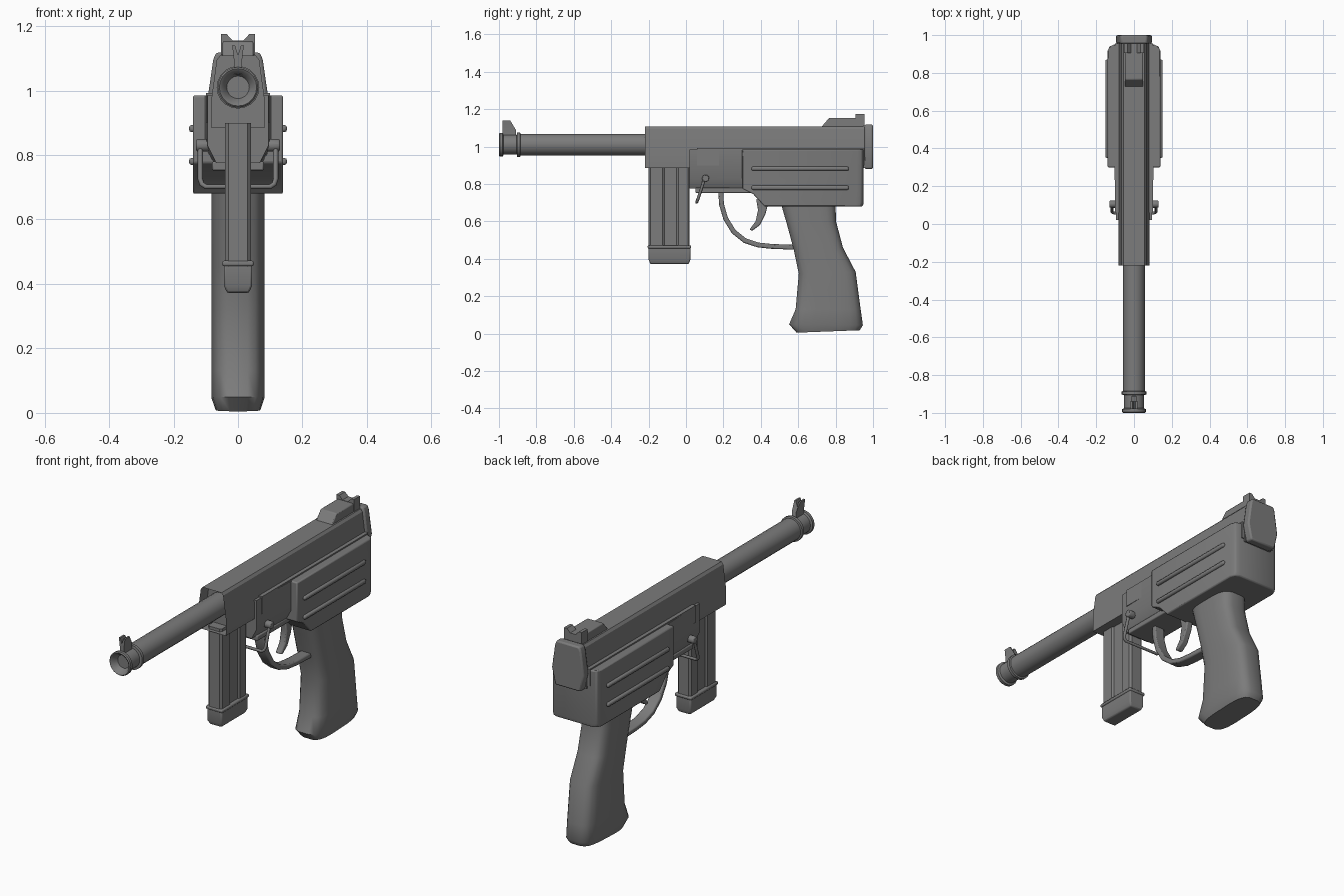
import bpy, bmesh, math
from mathutils import Vector

cube = bpy.data.objects.get("Cube")
if cube:
    bpy.data.objects.remove(cube, do_unlink=True)

steel = bpy.data.materials.new("gunmetal grey")
steel.use_nodes = True
GREY = (0.2, 0.2, 0.2, 1)
steel.diffuse_color = GREY
steel.node_tree.nodes["Principled BSDF"].inputs["Base Color"].default_value = GREY


def finish(ob, bevel=0.0, segments=2, angle=35):
    ob.data.materials.append(steel)
    bpy.ops.object.select_all(action='DESELECT')
    ob.select_set(True)
    bpy.context.view_layer.objects.active = ob
    if bevel:
        m = ob.modifiers.new("soft edges", 'BEVEL')
        m.width, m.segments, m.limit_method = bevel, segments, 'ANGLE'
    if ob.type == 'MESH':
        bpy.ops.object.shade_smooth_by_angle(angle=math.radians(angle))
    return ob


def add(name, bm, **kw):
    bmesh.ops.recalc_face_normals(bm, faces=bm.faces)
    me = bpy.data.meshes.new(name)
    bm.to_mesh(me)
    bm.free()
    ob = bpy.data.objects.new(name, me)
    bpy.context.collection.objects.link(ob)
    return finish(ob, **kw)


def skin(rings):
    """Join equal-length rings of points into a closed solid."""
    bm = bmesh.new()
    vs = [[bm.verts.new(p) for p in r] for r in rings]
    n = len(vs[0])
    for a, b in zip(vs, vs[1:]):
        for i in range(n):
            j = (i + 1) % n
            bm.faces.new((a[i], a[j], b[j], b[i]))
    bm.faces.new(vs[0])
    bm.faces.new(vs[-1])
    return bm


def prism(pts, axis, lo, hi):
    put = {'x': lambda p, a: (a, p[0], p[1]),
           'y': lambda p, a: (p[0], a, p[1]),
           'z': lambda p, a: (p[0], p[1], a)}[axis]
    return skin([[put(p, a) for p in pts] for a in (lo, hi)])


def mirrored(half):
    return half + [(-x, z) for x, z in reversed(half) if x]


def lathe(profile, sides, zc):
    """Turn (y, radius) pairs about the bore line."""
    angles = [2 * math.pi * i / sides for i in range(sides)]
    return skin([[(r * math.cos(t), y, zc + r * math.sin(t)) for t in angles]
                 for y, r in profile])


def slab(name, x0, x1, y0, y1, z0, z1, **kw):
    return add(name, prism([(x0, y0), (x1, y0), (x1, y1), (x0, y1)], 'z', z0, z1), **kw)


# Barrel with muzzle collar, neck, ring and hollow end
BORE = 1.01
add("barrel", lathe([(-.965, .035), (-.995, .05), (-1, .058), (-.995, .063), (-.98, .063),
                     (-.975, .053), (-.905, .053), (-.903, .066), (-.887, .066),
                     (-.885, .058), (-.1, .058)], 20, BORE))

# Forked front sight with a sloping back
bm = prism(mirrored([(.012, 1.05), (.012, 1.09), (.018, 1.14), (.009, 1.14), (0, 1.11)]),
           'y', -.98, -.91)
for v in bm.verts:
    if v.co.y > -.95 and v.co.z > 1.1:
        v.co.y = -.94
add("front_sight", bm)

# Receiver with a recessed mouth around the barrel
bm = prism(mirrored([(.083, .885), (.083, .97), (.066, 1.095), (.056, 1.108)]), 'y', -.22, .96)
bm.faces.ensure_lookup_table()
mouth = [f for f in bm.faces if all(v.co.y < -.2 for v in f.verts)]
bmesh.ops.inset_region(bm, faces=mouth, thickness=.014)
bmesh.ops.translate(bm, verts=mouth[0].verts, vec=(0, .07, 0))
add("receiver", bm, angle=25)

# Back cap
bm = prism(mirrored([(.075, .88), (.095, .97), (.077, 1.095), (.068, 1.118)]), 'y', .955, 1.0)
add("back_cap", bm, bevel=.008, angle=40)

# Rear sight: ramp, then a notched blade
add("rear_sight_ramp", prism([(.72, 1.10), (.765, 1.153), (.95, 1.153), (.95, 1.10)],
                             'x', -.048, .048), bevel=.005)
add("rear_sight_blade", prism(mirrored([(.052, 1.11), (.052, 1.175), (.035, 1.175),
                                        (.016, 1.155), (0, 1.155)]), 'y', .905, .955))

# Front of the lower frame, narrowing into the receiver
bm = prism(mirrored([(.075, .775), (.105, .83), (.105, .985)]), 'y', .02, .32)
for v in bm.verts:
    if v.co.y < .1:
        v.co.x *= .9
add("lower_frame_front", bm)
slab("frame_floor", -.08, .08, .05, .4, .752, .78, bevel=.005)
slab("upper_frame", -.1, .1, .06, .955, .9, .992)

# Main lower frame with chamfered rear corners
bm = prism([(.3, .985), (.3, .775), (.36, .745), (.42, .68), (.945, .68), (.95, .7), (.95, .985)],
           'x', -.14, .14)
rear = [e for e in bm.edges if all(v.co.y > .94 for v in e.verts)
        and abs(e.verts[0].co.x - e.verts[1].co.x) < .01]
bmesh.ops.bevel(bm, geom=rear, offset=.035, segments=2, profile=.5, affect='EDGES')
add("lower_frame", bm, bevel=.006)

# Side ribs, lever pivots
for side, label in ((1, "left"), (-1, "right")):
    for z, level in ((.882, "upper"), (.78, "lower")):
        slab(f"{label}_{level}_rib", side * .13, side * .152, .35, .87,
             z - .011, z + .011, bevel=.008)
    ring = [(.105 + .02 * math.cos(i * math.pi / 5), .83 + .02 * math.sin(i * math.pi / 5))
            for i in range(10)]
    add(f"{label}_lever_pivot", prism(ring, 'x', side * .09, side * .13), bevel=.005)


def wire(name, pts, radius):
    cu = bpy.data.curves.new(name, 'CURVE')
    cu.dimensions, cu.bevel_depth, cu.bevel_resolution = '3D', radius, 2
    cu.use_fill_caps = True
    sp = cu.splines.new('POLY')
    sp.points.add(len(pts) - 1)
    for p, co in zip(sp.points, pts):
        p.co = (*co, 1)
    ob = bpy.data.objects.new(name, cu)
    bpy.context.collection.objects.link(ob)
    finish(ob)


# Wire bail hanging between the pivots
half = [(.117, .1, .83), (.117, .066, .725), (.112, .06, .71), (.1, .057, .702)]
wire("wire_bail", half + [(-x, y, z) for x, y, z in reversed(half)], .008)


def strap(name, path, thick, width):
    """Sweep a flat bar along a (y, z) path."""
    pts = [Vector(p) for p in path]
    rings = []
    for i, p in enumerate(pts):
        d = (pts[min(i + 1, len(pts) - 1)] - pts[max(i - 1, 0)]).normalized()
        n = Vector((-d.y, d.x)) * thick / 2
        rings.append([(s * width / 2, *(p + k * n))
                      for s, k in ((-1, -1), (1, -1), (1, 1), (-1, 1))])
    add(name, skin(rings), bevel=.006)


strap("trigger_guard", [(.185, .77), (.19, .69), (.212, .615), (.255, .545), (.315, .497),
                        (.385, .474), (.46, .466), (.58, .462)], .026, .06)
add("trigger", prism([(.375, .72), (.385, .66), (.372, .6), (.338, .555), (.355, .55),
                      (.395, .58), (.425, .64), (.445, .72)], 'x', -.018, .018), bevel=.006)

# Magazine with shallow side flutes, lip and tapered foot
flank = [(.03, -.2), (.04, -.19), (.04, -.125), (.032, -.115), (.032, -.05),
         (.04, -.04), (.04, .01), (.03, .02)]
add("magazine", prism(mirrored(flank), 'z', .45, .9), angle=20)
slab("magazine_lip", -.049, .049, -.205, .027, .455, .472, bevel=.006)


def box_ring(hx, y0, y1, z):
    return [(-hx, y0, z), (hx, y0, z), (hx, y1, z), (-hx, y1, z)]


add("magazine_foot", skin([box_ring(.034, -.19, .015, .372), box_ring(.044, -.2, .023, .395),
                           box_ring(.044, -.2, .023, .46)]), bevel=.006)


# Pistol grip lofted from rounded sections: height at front, at back, reach
def grip_ring(y0, y1, z0, z1, hx):
    cy, hy = (y0 + y1) / 2, (y1 - y0) / 2
    ring = []
    for i in range(20):
        t = 2 * math.pi * (i + .5) / 20
        c, s = math.cos(t), math.sin(t)
        u = math.copysign(abs(c) ** .55, c)
        w = math.copysign(abs(s) ** .55, s)
        ring.append((hx * w, cy + hy * u, z0 + (z1 - z0) * (u + 1) / 2))
    return ring


add("pistol_grip", skin([grip_ring(*r) for r in (
    (.59, .93, .005, .018, .07), (.55, .947, .05, .045, .083), (.585, .935, .13, .13, .083),
    (.602, .908, .32, .33, .083), (.575, .84, .45, .46, .083), (.54, .803, .58, .6, .083),
    (.505, .8, .7, .7, .083))]), angle=50)
